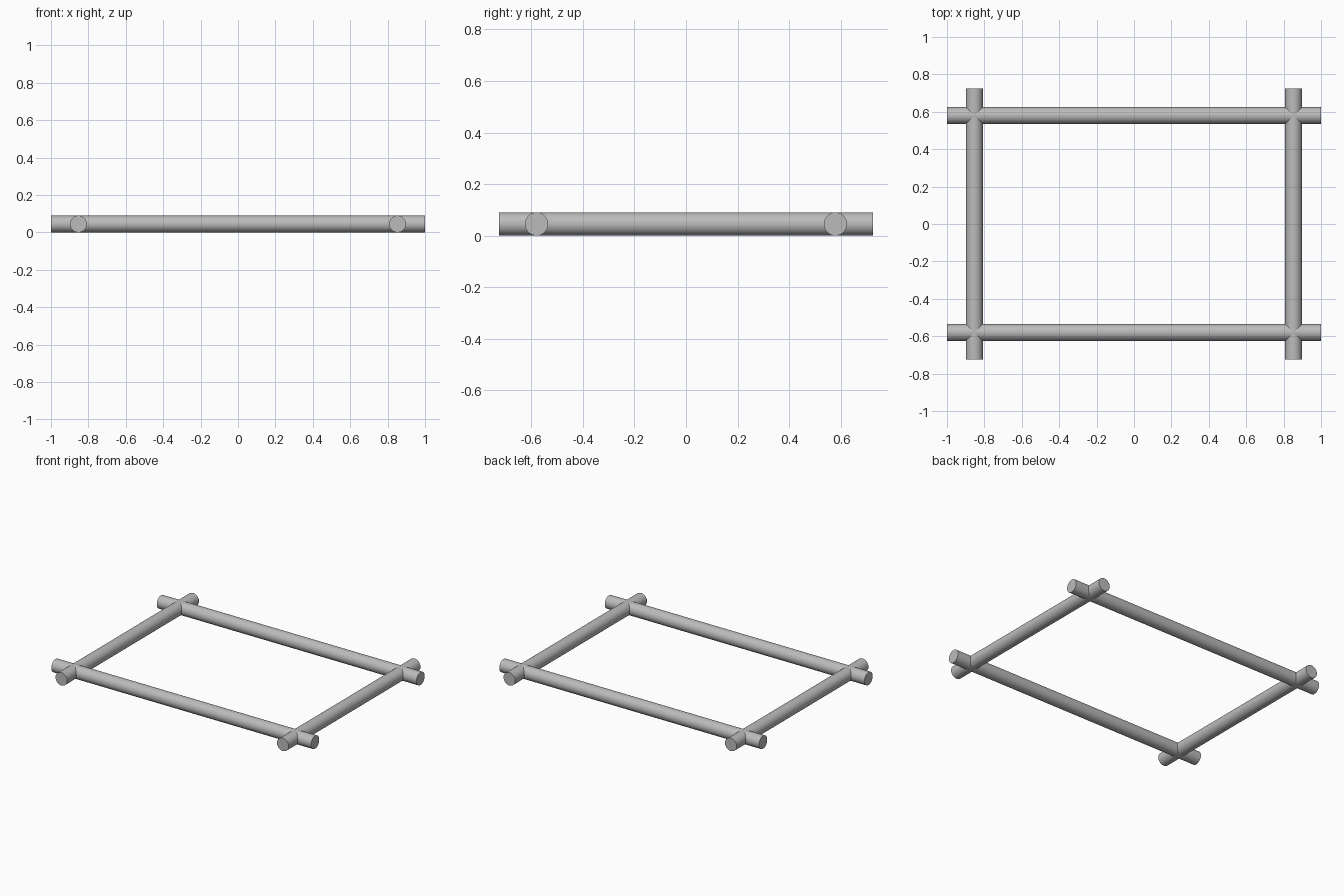
import bpy
from math import pi, radians

cube = bpy.data.objects.get("Cube")
if cube:
    bpy.data.objects.remove(cube, do_unlink=True)

RADIUS = 0.045
HALF_X, HALF_Y = 1.0, 0.725      # half lengths of the rods
RAIL_Y, BAR_X = 0.58, 0.853      # offsets of the rods from the centre

# Plain grey finish
grey = bpy.data.materials.new("grey")
grey.use_nodes = True
colour = (0.5, 0.5, 0.5, 1)
grey.diffuse_color = colour
grey.node_tree.nodes["Principled BSDF"].inputs["Base Color"].default_value = colour


def rod(name, half_length, location, rotation):
    bpy.ops.mesh.primitive_cylinder_add(
        vertices=48, radius=RADIUS, depth=2 * half_length,
        location=location, rotation=rotation)
    obj = bpy.context.object
    obj.name = name
    obj.data.materials.append(grey)
    bpy.ops.object.shade_smooth_by_angle(angle=radians(30))


# Long rails at the front and back
for name, side in (("front_rail", -1), ("back_rail", 1)):
    rod(name, HALF_X, (0, side * RAIL_Y, RADIUS), (0, pi / 2, 0))

# Short bars crossing through the rails at the left and right
for name, side in (("right_bar", -1), ("left_bar", 1)):
    rod(name, HALF_Y, (side * BAR_X, 0, RADIUS), (pi / 2, 0, 0))
